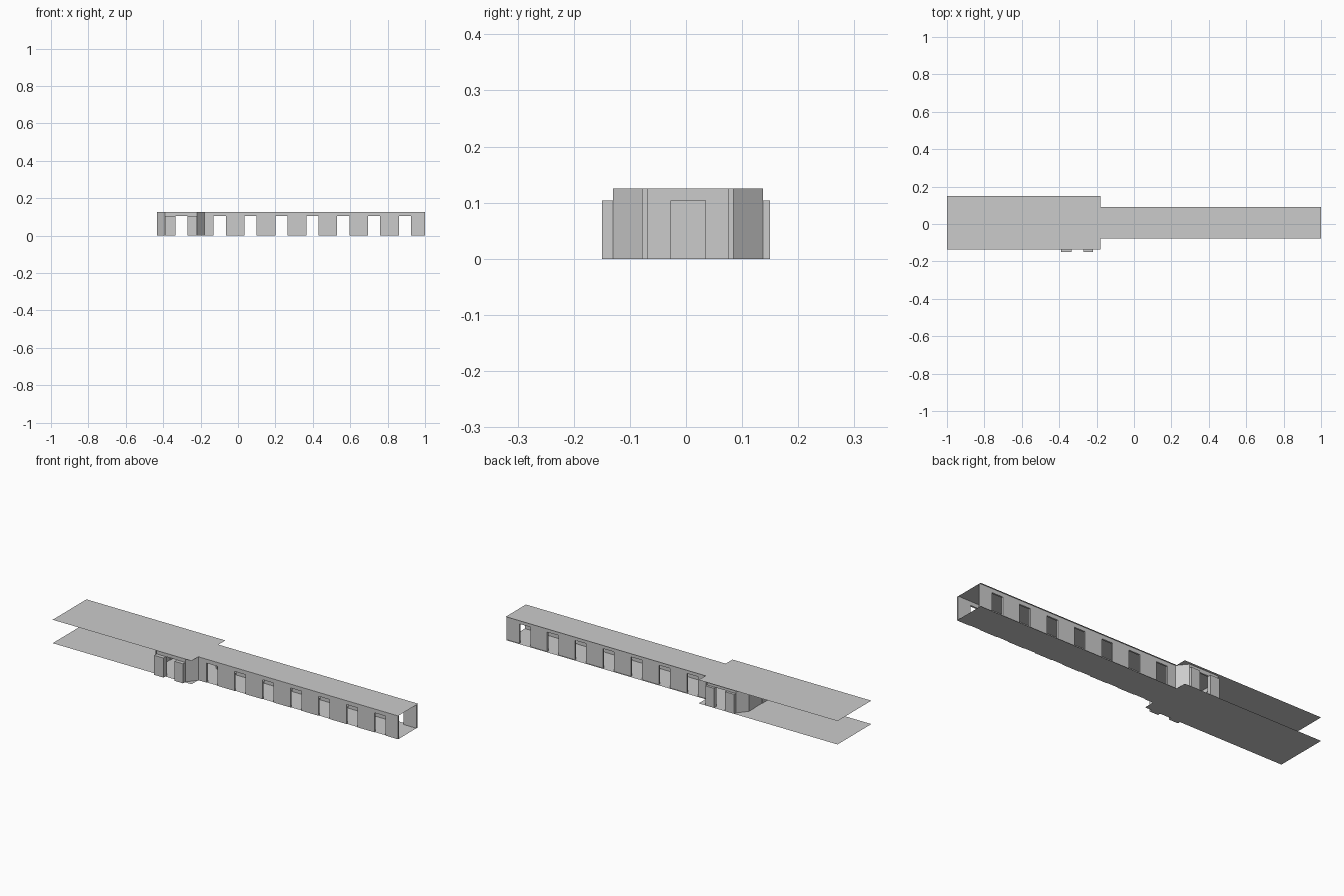
import bpy, bmesh

if "Cube" in bpy.data.objects:
    bpy.data.objects.remove(bpy.data.objects["Cube"])

H, HEAD = 0.125, 0.104          # ceiling height, underside of lintels
FY, BY = -0.078, 0.085          # corridor outer wall lines
BFY, BBY = -0.13, 0.137         # bay outer wall lines
T = 0.009                       # wall thickness


def prism(name, pts, z0, z1):
    """Extrude a plan outline; equal heights give a single sheet."""
    bm = bmesh.new()
    face = bm.faces.new([bm.verts.new((x, y, z0)) for x, y in pts])
    if z1 > z0:
        r = bmesh.ops.extrude_face_region(bm, geom=[face])
        vs = [g for g in r["geom"] if isinstance(g, bmesh.types.BMVert)]
        bmesh.ops.translate(bm, vec=(0, 0, z1 - z0), verts=vs)
    bmesh.ops.recalc_face_normals(bm, faces=bm.faces)
    me = bpy.data.meshes.new(name)
    bm.to_mesh(me)
    bm.free()
    ob = bpy.data.objects.new(name, me)
    bpy.context.collection.objects.link(ob)
    return ob


def box(name, x0, x1, y0, y1, z0=0, z1=H):
    return prism(name, [(x0, y0), (x1, y0), (x1, y1), (x0, y1)], z0, z1)


# Floor and ceiling sheets
plan = [(-1, -0.135), (-0.18, -0.135), (-0.18, -0.075), (1, -0.075),
        (1, 0.092), (-0.18, 0.092), (-0.18, 0.15), (-1, 0.15)]
prism("floor_slab", plan, 0, 0)
prism("ceiling_slab", plan, H, H)

# Corridor piers, evenly pitched between openings
piers = [(-0.178, -0.13)]
piers += [(-0.065 + i * 0.165, 0.035 + i * 0.165) for i in range(6)]
piers += [(0.925, 1.0)]

for side, out, bay, far, d in (("front", FY, BFY, -0.15, 1),
                               ("back", BY, BBY, 0.15, -1)):
    def wall(name, x0, x1, ya, yb, z0, z1):
        box(f"{side}_{name}", x0, x1, min(ya, yb), max(ya, yb), z0, z1)

    # Corridor wall
    for a, b in piers:
        wall("corridor_pier", a, b, out, out + d * T, 0, HEAD)
    wall("corridor_lintel", -0.178, 1, out, out + d * T, HEAD, H)

    # Bay wall with projecting piers
    for a, b in ((-0.39, -0.335), (-0.27, -0.22)):
        wall("bay_pier", a, b, far, bay + d * T, 0, HEAD)
    wall("bay_lintel", -0.39, -0.22, bay, bay + d * T, HEAD, H)

    # Angled bay corners
    for xa, xb, s in ((-0.22, -0.178, -1), (-0.39, -0.432, 1)):
        prism(f"{side}_angled_wall",
              [(xa, bay), (xb, out), (xb + s * T, out + d * 0.003),
               (xa + s * 0.004, bay + d * T)], 0, H)

# End wall around a closed door
ex0, ex1 = -0.432, -0.422
D0, D1 = -0.027, 0.035
box("end_wall_front_part", ex0, ex1, FY, D0)
box("end_wall_back_part", ex0, ex1, D1, BY)
box("end_wall_lintel", ex0, ex1, D0, D1, HEAD, H)
box("end_door", ex0 + 0.002, ex1 - 0.003, D0, D1, 0, HEAD)
